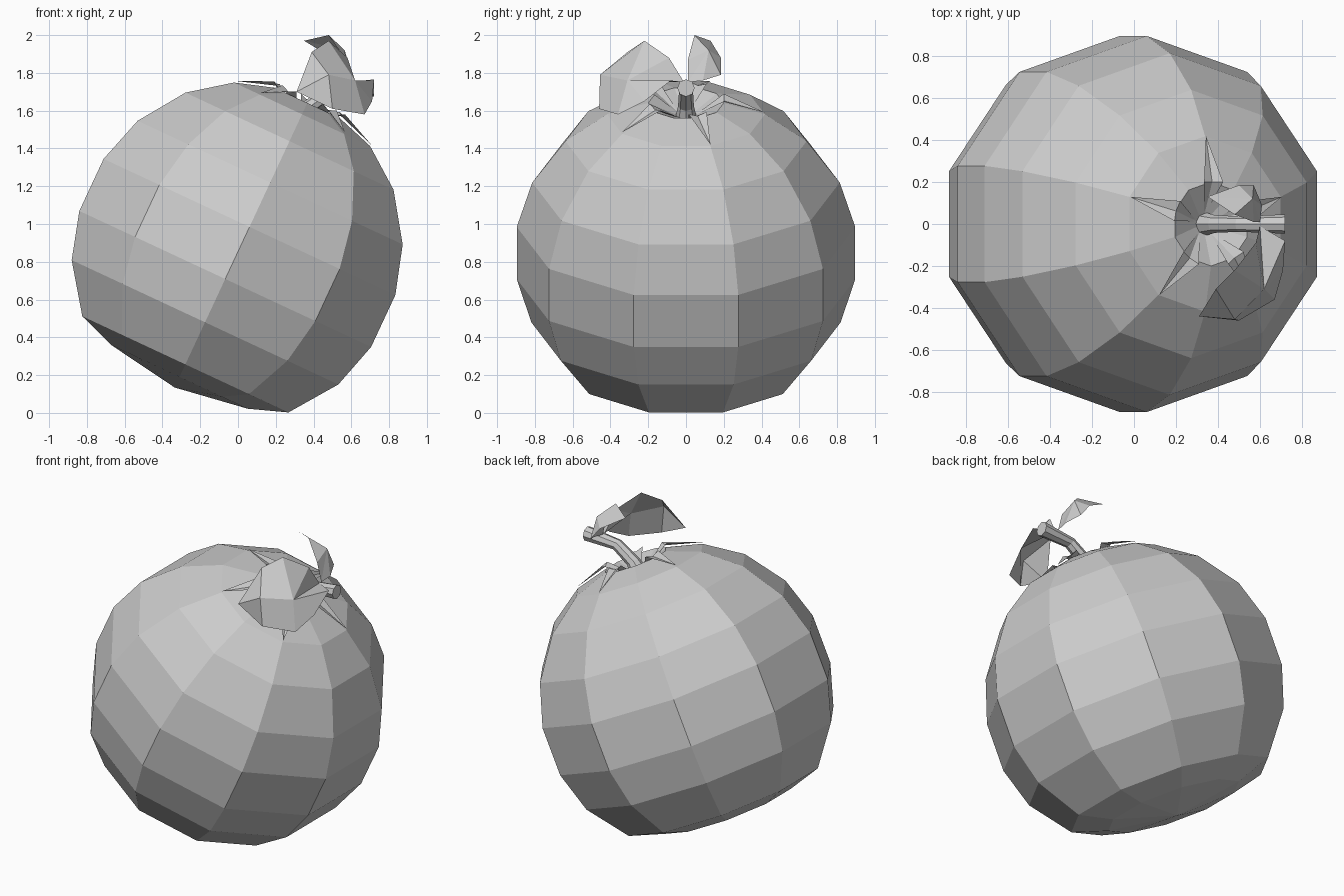
import bpy, bmesh, math
from mathutils import Matrix, Vector

cube = bpy.data.objects.get("Cube")
if cube:
    bpy.data.objects.remove(cube, do_unlink=True)

# One grey material for everything
grey = bpy.data.materials.new("light grey")
grey.use_nodes = True
grey.diffuse_color = (0.6, 0.6, 0.6, 1)
grey.node_tree.nodes["Principled BSDF"].inputs["Base Color"].default_value = (0.6, 0.6, 0.6, 1)

# Frame of the leaning fruit: its axis tips 25 degrees towards +x
LEAN = Matrix.Rotation(math.radians(25), 4, 'Y') @ Matrix.Translation((-0.361, 0, 0))


def make(name, verts, faces, matrix=Matrix(), closed=True):
    bm = bmesh.new()
    vs = [bm.verts.new(matrix @ Vector(v)) for v in verts]
    for f in faces:
        bm.faces.new([vs[i] for i in f])
    if closed:
        bmesh.ops.recalc_face_normals(bm, faces=bm.faces)
    mesh = bpy.data.meshes.new(name)
    bm.to_mesh(mesh)
    bm.free()
    mesh.materials.append(grey)
    obj = bpy.data.objects.new(name, mesh)
    bpy.context.collection.objects.link(obj)
    return obj


def ring_faces(rings, n):
    return [(r * n + i, r * n + (i + 1) % n, (r + 1) * n + (i + 1) % n, (r + 1) * n + i)
            for r in range(rings - 1) for i in range(n)]


# Fruit: ten-sided lathe with a dimple on top
N = 10
profile = [(0.42, 0.042), (0.633, 0.115), (0.819, 0.361), (0.896, 0.614), (0.896, 0.918),
           (0.814, 1.177), (0.639, 1.419), (0.418, 1.576), (0.2, 1.642)]
verts = []
for r, h in profile:
    for i in range(N):
        a = math.radians(18 + 36 * i)
        verts.append((r * math.cos(a), r * math.sin(a), h))
faces = ring_faces(len(profile), N)
bottom, pit = len(verts), len(verts) + 1
verts += [(0, 0, -0.02), (0, 0, 1.55)]
last = (len(profile) - 1) * N
for i in range(N):
    j = (i + 1) % N
    faces += [(j, i, bottom), (last + i, last + j, pit)]
make("fruit_body", verts, faces, LEAN)

# Five thin pointed sepals around the dimple
verts, faces = [], []
for k in range(5):
    spin = Matrix.Rotation(math.radians(18 + 72 * k), 4, 'Z')
    b = len(verts)
    pts = [(0.04, 0, 1.565), (0.2, -0.05, 1.672), (0.2, 0, 1.655), (0.2, 0.05, 1.672), (0.42, 0, 1.585)]
    verts += [spin @ Vector(p) for p in pts]
    faces += [(b, b + 1, b + 2), (b, b + 2, b + 3), (b + 1, b + 4, b + 2), (b + 2, b + 4, b + 3)]
make("sepals", verts, faces, LEAN, closed=False)

# Stem: eight-sided tube bending over towards +x
S = 8
path = [(0.32, 1.54, 0.062, 25), (0.385, 1.625, 0.042, 38), (0.5, 1.705, 0.037, 62), (0.72, 1.72, 0.046, 90)]
verts = []
for x, z, r, tilt in path:
    m = Matrix.Translation((x, 0, z)) @ Matrix.Rotation(math.radians(tilt), 4, 'Y')
    for i in range(S):
        a = 2 * math.pi * i / S
        verts.append(m @ Vector((r * math.cos(a), r * math.sin(a), 0)))
faces = ring_faces(len(path), S)
faces += [tuple(range(S))[::-1], tuple(range((len(path) - 1) * S, len(path) * S))]
make("stem", verts, faces)

# Large cupped leaf drooping to the front
make("large_leaf", [
    (0.60, -0.01, 1.75),                                              # base
    (0.58, -0.09, 1.88), (0.48, -0.22, 1.97), (0.39, -0.31, 1.91),    # upper edge
    (0.31, -0.44, 1.70),                                              # tip
    (0.50, -0.46, 1.61), (0.67, -0.36, 1.58), (0.71, -0.22, 1.65), (0.72, -0.08, 1.76),  # lower edge
    (0.62, -0.31, 1.76), (0.48, -0.455, 1.79)],                       # rib
    [(0, 1, 9), (1, 2, 9), (2, 3, 10, 9), (3, 4, 10), (4, 5, 10),
     (5, 6, 9, 10), (6, 7, 9), (7, 8, 9), (8, 0, 9)], closed=False)

# Small leaf curling up at the back
make("small_leaf", [
    (0.60, 0.01, 1.75),
    (0.57, 0.01, 1.87), (0.48, 0.045, 2.0),
    (0.35, 0.13, 1.97),
    (0.50, 0.185, 1.88), (0.57, 0.185, 1.79), (0.61, 0.09, 1.76),
    (0.565, 0.12, 1.92)],
    [(1, 0, 7), (2, 1, 7), (3, 2, 7), (4, 3, 7), (5, 4, 7), (6, 5, 7), (0, 6, 7)], closed=False)
